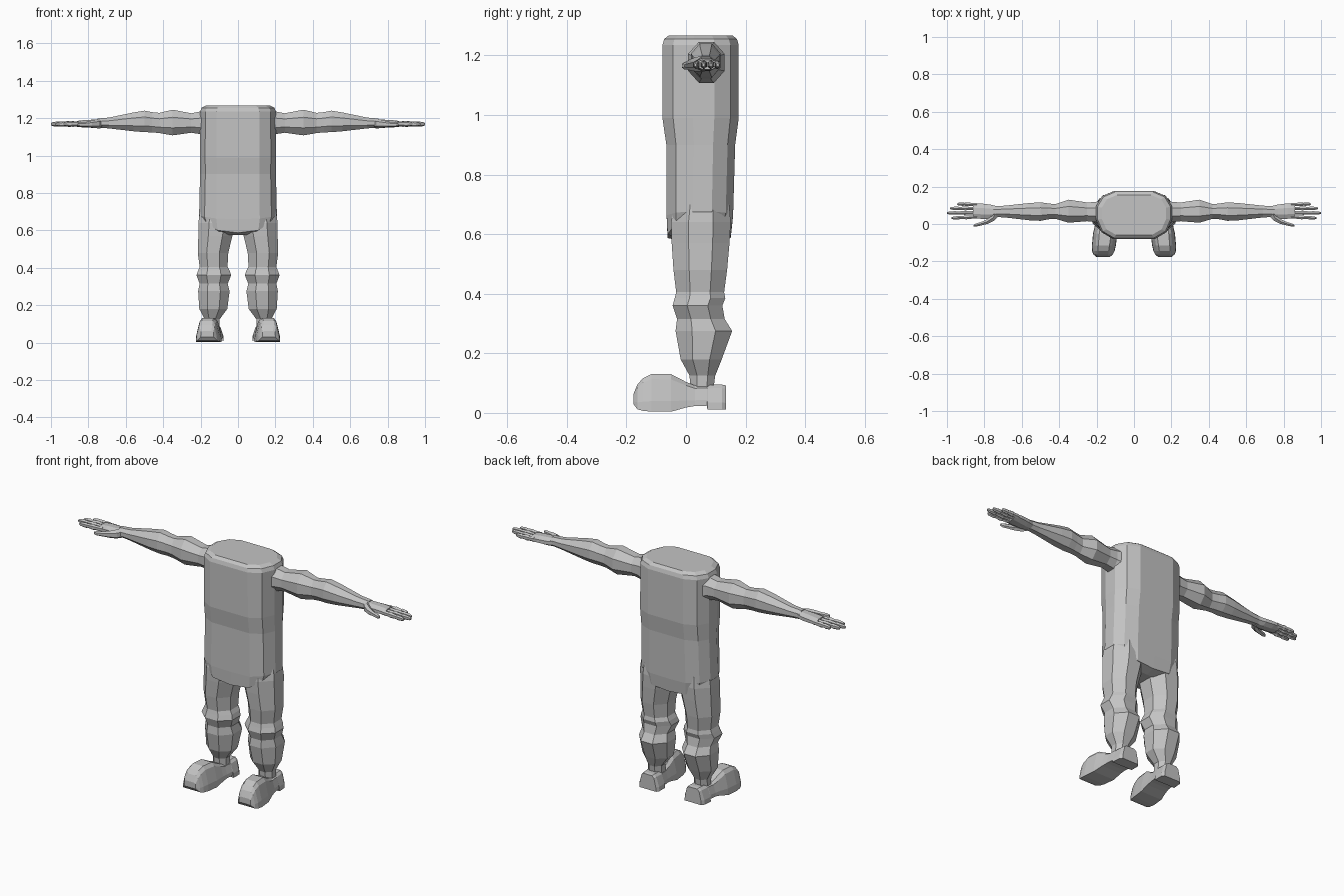
import bpy, bmesh, math
from mathutils import Vector

grey = bpy.data.materials.new("plain_grey")
grey.diffuse_color = (0.55, 0.55, 0.55, 1)


def loft(name, rings, mirror=True):
    """Skin a list of equal-length point rings and cap both ends."""
    bm = bmesh.new()
    loops = [[bm.verts.new(p) for p in ring] for ring in rings]
    n = len(loops[0])
    for a, b in zip(loops, loops[1:]):
        for i in range(n):
            j = (i + 1) % n
            bm.faces.new((a[i], a[j], b[j], b[i]))
    bm.faces.new(loops[0])
    bm.faces.new(loops[-1])
    bmesh.ops.recalc_face_normals(bm, faces=bm.faces)
    mesh = bpy.data.meshes.new(name)
    bm.to_mesh(mesh)
    bm.free()
    mesh.materials.append(grey)
    obj = bpy.data.objects.new(name, mesh)
    bpy.context.collection.objects.link(obj)
    if mirror:
        obj.modifiers.new("mirror", "MIRROR")
    return obj


def oval(lo_a, hi_a, lo_b, hi_b, n=8):
    """Polygon filling the given box, flat sides facing the axes."""
    k = 1 / math.cos(math.pi / n)
    out = []
    for i in range(n):
        t = (i + 0.5) * math.tau / n
        out.append(((lo_a + hi_a) / 2 + (hi_a - lo_a) / 2 * k * math.cos(t),
                    (lo_b + hi_b) / 2 + (hi_b - lo_b) / 2 * k * math.sin(t)))
    return out


# Torso: rounded block, hem higher at the hips than at the crotch
half = [(0, -1), (0.56, -1), (0.86, -0.72), (1, -0.2),
        (1, 0.36), (0.84, 0.78), (0.52, 1), (0, 1)]
outline = half + [(-x, y) for x, y in half[-2:0:-1]]


def torso_ring(z, w, y0, y1, hem=0.0):
    return [(x * w, (y0 + y1) / 2 + y * (y1 - y0) / 2,
             z + hem * max(0, abs(x) - 0.45)) for x, y in outline]


loft("torso", [
    torso_ring(0.575, 0.09, -0.01, 0.10),
    torso_ring(0.587, 0.195, -0.062, 0.150, 0.12),
    torso_ring(0.66, 0.208, -0.065, 0.158, 0.03),
    torso_ring(0.90, 0.203, -0.066, 0.165),
    torso_ring(0.99, 0.204, -0.079, 0.177),
    torso_ring(1.235, 0.203, -0.079, 0.177),
    torso_ring(1.255, 0.195, -0.073, 0.171),
    torso_ring(1.267, 0.172, -0.058, 0.156)], mirror=False)

# Legs: thigh, knee band, calf, ankle (z, x range, y range)
leg = [(0.70, 0.02, 0.203, -0.04, 0.145), (0.64, 0.015, 0.212, -0.05, 0.150),
       (0.57, 0.03, 0.212, -0.048, 0.146), (0.48, 0.052, 0.215, -0.042, 0.138),
       (0.405, 0.056, 0.205, -0.033, 0.128), (0.385, 0.045, 0.213, -0.038, 0.132),
       (0.36, 0.037, 0.222, -0.045, 0.122), (0.315, 0.055, 0.205, -0.030, 0.130),
       (0.275, 0.045, 0.213, -0.035, 0.155), (0.18, 0.057, 0.207, -0.018, 0.120),
       (0.125, 0.098, 0.178, 0.012, 0.098), (0.08, 0.098, 0.178, 0.015, 0.092)]
loft("leg", [[(x, y, s[0]) for x, y in oval(*s[1:])] for s in leg])

# Shoes: trapezoid sections from toe to heel, splayed slightly outward
# (y, bottom, top, sole half width, top half width, centre x)
shoe = [(-0.177, 0.030, 0.062, 0.035, 0.030, 0.165),
        (-0.163, 0.012, 0.095, 0.052, 0.036, 0.165),
        (-0.145, 0.007, 0.116, 0.060, 0.038, 0.164),
        (-0.115, 0.004, 0.131, 0.064, 0.040, 0.161),
        (-0.050, 0.004, 0.130, 0.065, 0.042, 0.154),
        (0.000, 0.018, 0.104, 0.060, 0.040, 0.147),
        (0.030, 0.023, 0.092, 0.058, 0.040, 0.143),
        (0.070, 0.024, 0.094, 0.058, 0.040, 0.139),
        (0.072, 0.011, 0.094, 0.062, 0.040, 0.138),
        (0.120, 0.011, 0.095, 0.060, 0.038, 0.136),
        (0.135, 0.011, 0.092, 0.050, 0.034, 0.136)]
rings = []
for y, z0, z1, w0, w1, cx in shoe:
    zm, zt = z0 + (z1 - z0) * 0.28, z0 + (z1 - z0) * 0.86
    right = [(w0, z0), (w0 * 0.97, zm), (w1 * 1.1, zt), (w1 * 0.75, z1)]
    pts = right + [(-x, z) for x, z in reversed(right)]
    rings.append([(cx + x, y, z) for x, z in pts])
loft("shoe", rings)

# Arms: shoulder to wrist (x, y range, z range)
arm = [(0.17, 0.000, 0.128, 1.095, 1.245), (0.205, 0.010, 0.118, 1.115, 1.235),
       (0.25, 0.015, 0.115, 1.122, 1.226), (0.35, 0.007, 0.130, 1.108, 1.245),
       (0.42, 0.028, 0.106, 1.120, 1.228), (0.46, 0.025, 0.110, 1.124, 1.232),
       (0.50, 0.017, 0.116, 1.125, 1.240), (0.56, 0.020, 0.112, 1.130, 1.230),
       (0.69, 0.035, 0.098, 1.145, 1.203), (0.75, 0.038, 0.094, 1.150, 1.198)]
loft("arm", [[(s[0], y, z) for y, z in oval(*s[1:])] for s in arm])

# Palm: flattened and widening toward the knuckles
palm = [(0.73, 0.036, 0.094, 1.150, 1.196), (0.77, 0.028, 0.104, 1.148, 1.192),
        (0.82, 0.028, 0.110, 1.150, 1.190), (0.86, 0.032, 0.110, 1.153, 1.185)]
loft("palm", [[(s[0], y, z) for y, z in oval(*s[1:])] for s in palm])


def digit(name, path, radii):
    """Six-sided tube along a path that stays in the horizontal plane."""
    pts = [Vector(p) for p in path]
    rings = []
    for i, (p, r) in enumerate(zip(pts, radii)):
        d = (pts[min(i + 1, len(pts) - 1)] - pts[max(i - 1, 0)]).normalized()
        side = Vector((-d.y, d.x, 0)).normalized()
        rings.append([p + side * a + Vector((0, 0, b * 1.3))
                      for a, b in oval(-r, r, -r, r, 6)])
    loft(name, rings)


# Fingers with slight knuckle swellings
fingers = [("index", 0.038, 0.032, 0.975), ("middle", 0.060, 0.059, 1.0),
           ("ring", 0.083, 0.084, 0.985), ("little", 0.104, 0.107, 0.945)]
for label, y0, y1, tip in fingers:
    steps = [0, 0.32, 0.40, 0.65, 0.72, 0.93, 1]
    path = [(0.84 + (tip - 0.84) * t, y0 + (y1 - y0) * t, 1.170 - 0.002 * t)
            for t in steps]
    digit(label + "_finger", path,
          [0.009, 0.0085, 0.0105, 0.0075, 0.0095, 0.0075, 0.004])

# Thumb curving forward from the wrist
digit("thumb", [(0.735, 0.062, 1.172), (0.755, 0.032, 1.170), (0.785, 0.012, 1.168),
                (0.815, 0.002, 1.166), (0.845, -0.006, 1.165), (0.858, -0.010, 1.165)],
      [0.018, 0.016, 0.012, 0.009, 0.008, 0.004])
